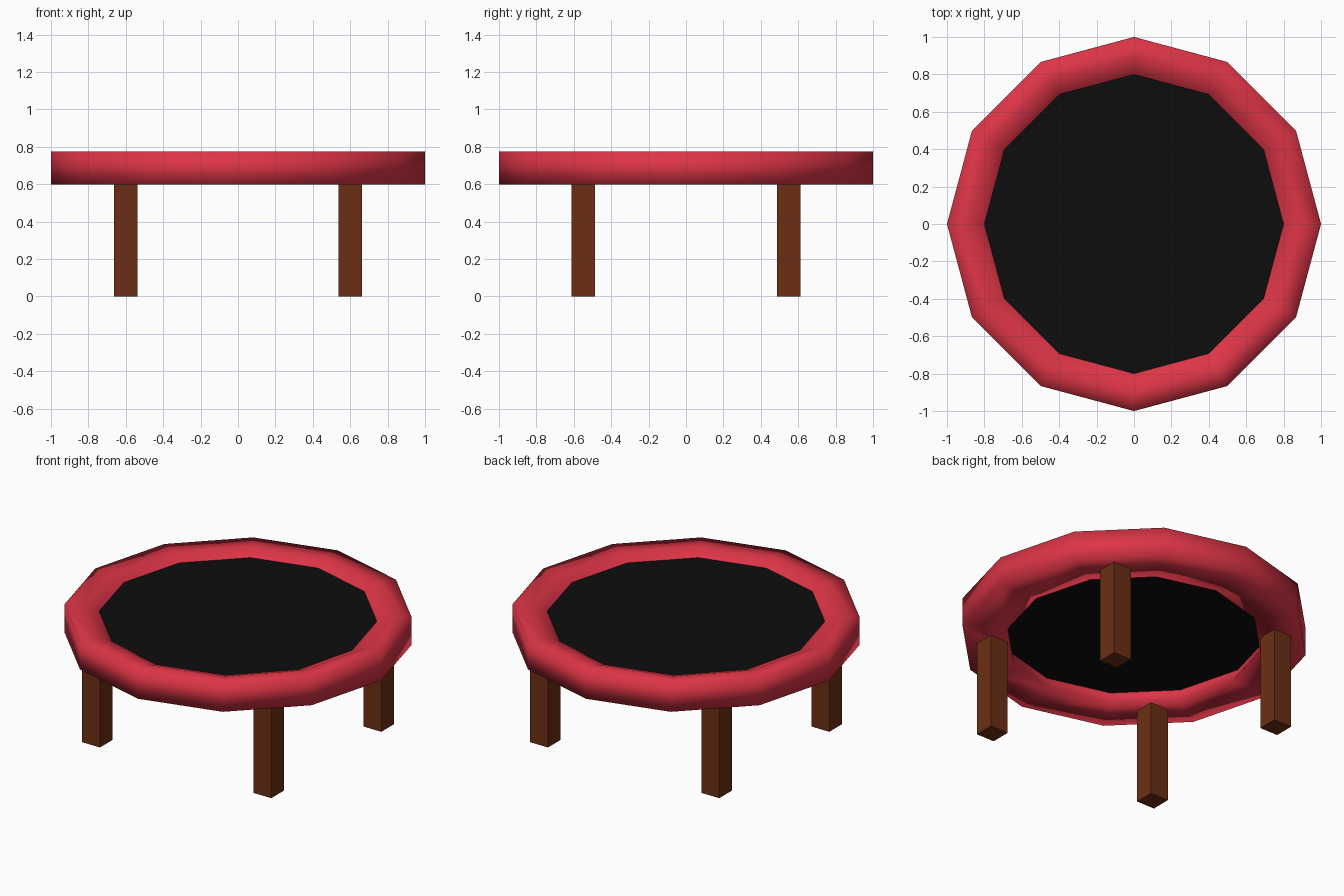
import bpy
import math

if "Cube" in bpy.data.objects:
    bpy.data.objects.remove(bpy.data.objects["Cube"])

SIDES = 12


def material(name, rgb):
    m = bpy.data.materials.new(name)
    m.diffuse_color = (*rgb, 1.0)
    m.use_nodes = True
    m.node_tree.nodes["Principled BSDF"].inputs["Base Color"].default_value = m.diffuse_color
    return m


RED = material("red_padding", (0.72, 0.035, 0.062))
BLACK = material("black_fabric", (0.004, 0.004, 0.004))
BROWN = material("brown_wood", (0.15, 0.028, 0.007))


def lathe(name, profile, mat):
    """Revolve a closed (radius, z) profile around z with SIDES steps."""
    n = len(profile)
    verts, faces = [], []
    for i in range(SIDES):
        a = 2 * math.pi * i / SIDES
        verts += [(r * math.cos(a), r * math.sin(a), z) for r, z in profile]
        j = (i + 1) % SIDES
        for k in range(n):
            l = (k + 1) % n
            faces.append((i * n + k, j * n + k, j * n + l, i * n + l))
    mesh = bpy.data.meshes.new(name)
    mesh.from_pydata(verts, [], faces)
    mesh.materials.append(mat)
    mesh.shade_smooth()
    obj = bpy.data.objects.new(name, mesh)
    bpy.context.collection.objects.link(obj)
    return obj


# Padded rim: upright outer wall, flat top, slope down to the mat
lathe("padded_rim", [(1.0, 0.6), (1.0, 0.775), (0.89, 0.775),
                     (0.8, 0.74), (0.735, 0.6)], RED)

# Jumping mat, its edge buried in the rim
bpy.ops.mesh.primitive_cylinder_add(vertices=SIDES, radius=0.8, depth=0.05,
                                    location=(0, 0, 0.715),
                                    rotation=(0, 0, 0))
mat = bpy.context.object
mat.name = "jumping_mat"
mat.data.materials.append(BLACK)

# Four square legs
for side, x in (("left", -0.6), ("right", 0.6)):
    for end, y in (("front", -0.55), ("back", 0.55)):
        bpy.ops.mesh.primitive_cube_add(size=1, location=(x, y, 0.3))
        leg = bpy.context.object
        leg.name = f"{end}_{side}_leg"
        leg.scale = (0.125, 0.125, 0.6)
        leg.data.materials.append(BROWN)
